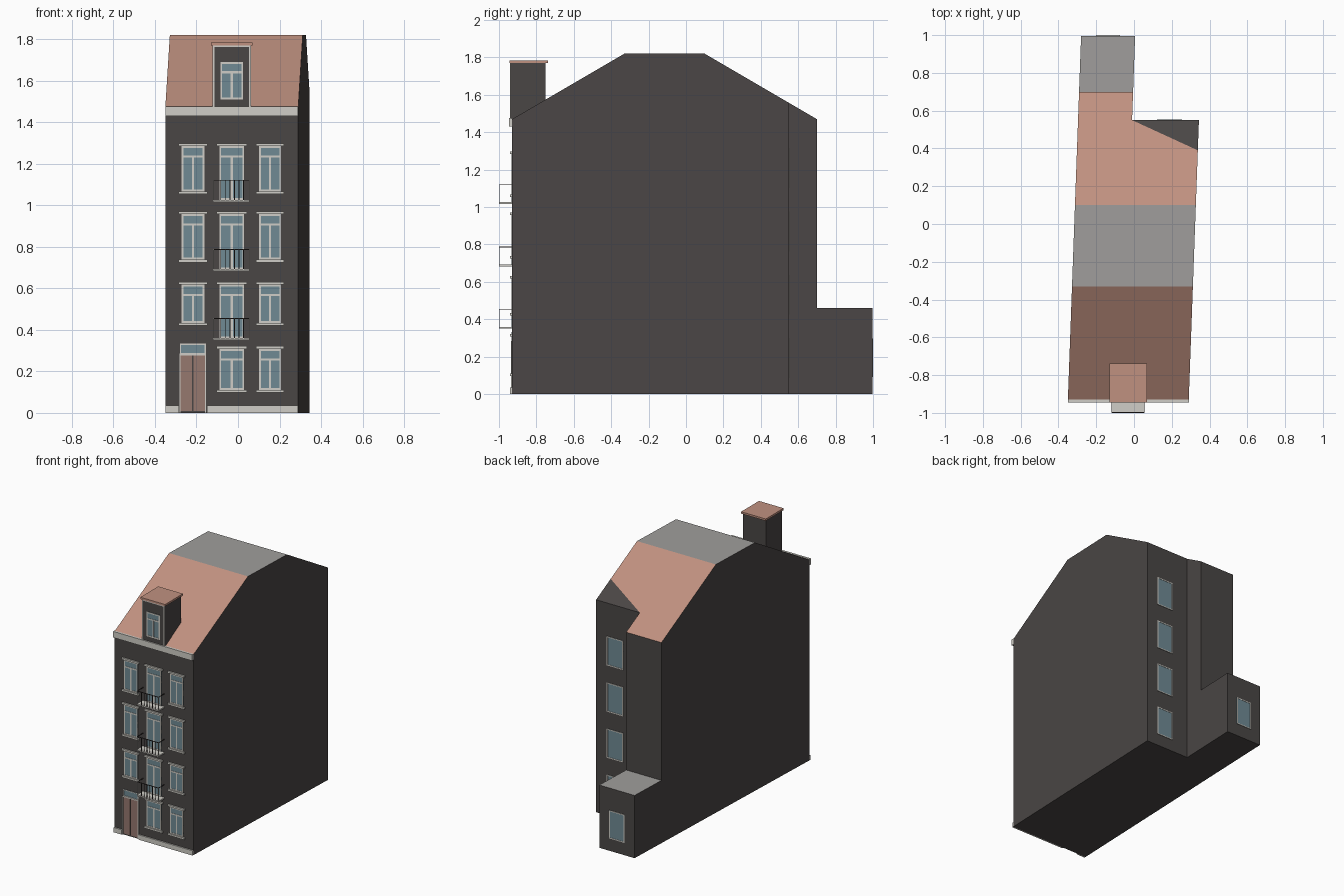
import bpy, bmesh
from mathutils import Matrix, Vector

if "Cube" in bpy.data.objects:
    bpy.data.objects.remove(bpy.data.objects["Cube"], do_unlink=True)


def material(name, *rgb):
    col = [((c / 255 + 0.055) / 1.055) ** 2.4 for c in rgb] + [1]
    m = bpy.data.materials.new(name)
    m.use_nodes = True
    m.diffuse_color = col
    m.node_tree.nodes["Principled BSDF"].inputs["Base Color"].default_value = col
    return m


WALL = material("dark wall", 74, 70, 69)
TILE = material("terracotta roof", 192, 145, 128)
FLAT = material("grey flat roof", 160, 158, 156)
TRIM = material("pale trim", 208, 206, 199)
GLASS = material("blue grey glass", 112, 138, 148)
DOOR = material("brown door", 150, 120, 111)
METAL = material("dark metal", 62, 54, 52)


def finish(name, bm, *mats):
    me = bpy.data.meshes.new(name)
    bmesh.ops.recalc_face_normals(bm, faces=bm.faces)
    bm.to_mesh(me)
    bm.free()
    for m in mats:
        me.materials.append(m)
    ob = bpy.data.objects.new(name, me)
    bpy.context.collection.objects.link(ob)
    return ob


def boxes(name, mat, items):
    """One object from (x0, x1, y0, y1, z0, z1) boxes."""
    bm = bmesh.new()
    for x0, x1, y0, y1, z0, z1 in items:
        mid = Vector((x0 + x1, y0 + y1, z0 + z1)) / 2
        size = Matrix.Diagonal((x1 - x0, y1 - y0, z1 - z0, 1))
        bmesh.ops.create_cube(bm, size=1, matrix=Matrix.Translation(mid) @ size)
    return finish(name, bm, mat)


# House body: a skewed plan, split into a long left strip and a shorter right strip
FRONT, STEP, BACK, END = -0.93, 0.55, 0.70, 0.996
EAVE, RIDGE, LOW = 1.47, 1.82, 0.46
CUT = STEP - 0.16
edge = {"left": -0.35, "mid": -0.064, "right": 0.29}


def roof_z(y):
    return EAVE + (RIDGE - EAVE) * (BACK - y) / 0.6


def build_body():
    bm = bmesh.new()

    def face(*pts):
        bm.faces.new([bm.verts.new((edge[s] + 0.0363 * (y - FRONT), y, z)) for s, y, z in pts])

    def strip(a, b, line):
        for p, q in zip(line, line[1:]):
            face((a, *p), (b, *p), (b, *q), (a, *q))

    def side(s, line):
        face(*[(s, *p) for p in line])

    ridge = (0.10, RIDGE)
    top = [(FRONT, 0), (FRONT, EAVE), (-0.33, RIDGE), ridge]
    step_top, cut = (STEP, roof_z(STEP)), (CUT, roof_z(CUT))
    tail = [step_top, (BACK, EAVE), (BACK, LOW), (END, LOW), (END, 0), (STEP, 0)]
    strip("left", "mid", top + tail + [(FRONT, 0)])
    strip("mid", "right", top)
    strip("mid", "right", [step_top, (STEP, 0), (FRONT, 0)])
    face(("mid", *ridge), ("right", *ridge), ("right", *cut), ("mid", *step_top))
    face(("right", *cut), ("right", *step_top), ("mid", *step_top))
    side("left", top + tail)
    side("mid", tail)
    side("right", top + [cut, step_top, (STEP, 0)])
    bmesh.ops.remove_doubles(bm, verts=bm.verts, dist=0.0005)
    bmesh.ops.recalc_face_normals(bm, faces=bm.faces)
    # Roof colours by slope; the cut corner of the rear slope stays wall coloured
    for f in bm.faces:
        c = f.calc_center_median()
        if f.normal.z > 0.95:
            f.material_index = 2
        elif f.normal.z > 0.5 and not (c.x > 0.1 and c.y > 0.45):
            f.material_index = 1
    bmesh.ops.dissolve_limit(bm, angle_limit=0.01, verts=bm.verts, edges=bm.edges,
                             delimit={'MATERIAL'})
    finish("house_body", bm, WALL, TILE, FLAT)


build_body()

# Cornice and plinth
X0, X1 = -0.35, 0.29
boxes("cornice", TRIM, [(X0, X1, -0.946, FRONT, 1.43, 1.475)])
boxes("plinth", TRIM, [(X0, -0.285, -0.94, FRONT, 0, 0.035), (-0.15, X1, -0.94, FRONT, 0, 0.035)])

# Dormer: side profile pushed across, with trim and a tiled lid
DX0, DX1, DY = -0.122, 0.062, -0.937
bm = bmesh.new()
prof = [(DY, 1.475), (DY, 1.77), (-0.75, 1.77), (-0.75, 1.57), (FRONT, 1.465)]
f = bm.faces.new([bm.verts.new((DX0, y, z)) for y, z in prof])
moved = bmesh.ops.extrude_face_region(bm, geom=[f])["geom"]
bmesh.ops.translate(bm, vec=(DX1 - DX0, 0, 0),
                    verts=[g for g in moved if isinstance(g, bmesh.types.BMVert)])
finish("dormer", bm, WALL)
boxes("dormer_lid", TILE, [(-0.13, 0.07, -0.945, -0.738, 1.77, 1.784)])
boxes("dormer_trim", TRIM, [(DX0, DX0 + 0.008, DY - 0.003, DY, 1.475, 1.77),
                            (DX1 - 0.008, DX1, DY - 0.003, DY, 1.475, 1.77),
                            (DX0, DX1, DY - 0.003, DY, 1.762, 1.77)])

# Windows gather panes, frames and ledges, then become one object each
panes, frames, ledges = [], [], []


def window(x0, x1, z0, z1, y=FRONT, out=-1, w=0.009, bars=True):
    ya, yb = sorted((y, y + out * 0.002))
    panes.append((x0, x1, ya, yb, z0, z1))
    ya, yb = sorted((y, y + out * 0.004))
    frames.extend([(x0, x0 + w, ya, yb, z0, z1), (x1 - w, x1, ya, yb, z0, z1),
                   (x0, x1, ya, yb, z0, z0 + w), (x0, x1, ya, yb, z1 - w, z1)])
    if bars:
        xm, zt = (x0 + x1) / 2, z1 - 0.05
        frames.extend([(x0, x1, ya, yb, zt - 0.005, zt + 0.005),
                       (xm - 0.005, xm + 0.005, ya, yb, z0, zt)])


def ledge(x0, x1, z):
    ledges.append((x0 - 0.014, x1 + 0.014, -0.942, FRONT, z, z + 0.013))


LEFT, MID, RIGHT = (-0.272, -0.161), (-0.09, 0.03), (0.101, 0.208)
FLOORS = [(0.434, 0.618, 0.35), (0.738, 0.957, 0.682), (1.066, 1.285, 1.016)]
for sill, head, deck in FLOORS:
    for xs in (LEFT, RIGHT):
        window(*xs, sill, head)
        ledge(*xs, head)
        ledge(*xs, sill - 0.013)
    window(*MID, deck + 0.01, head)
    ledge(*MID, head)
for xs in (MID, RIGHT):
    window(*xs, 0.111, 0.308)
    ledge(*xs, 0.308)
    ledge(*xs, 0.098)
window(-0.085, 0.025, 1.51, 1.69, y=DY)
window(-0.28, -0.155, 0.283, 0.333, w=0.006, bars=False)

# Rear windows: a column on the stepped wall and one on the low annexe
for z in (0.087, 0.425, 0.763, 1.102):
    window(0.123, 0.255, z, z + 0.213, y=STEP, out=1, w=0.007, bars=False)
window(-0.2, -0.075, 0.092, 0.298, y=END, out=1, w=0.007, bars=False)
boxes("window_panes", GLASS, panes)
boxes("window_frames", TRIM, frames)
boxes("window_ledges", TRIM, ledges)

# Double front door
boxes("door_leaves", DOOR, [(-0.276, -0.222, -0.934, FRONT, 0.01, 0.277),
                            (-0.214, -0.159, -0.934, FRONT, 0.01, 0.277)])
boxes("door_frame", TRIM, [(-0.282, -0.277, -0.936, FRONT, 0, 0.283),
                           (-0.158, -0.153, -0.936, FRONT, 0, 0.283),
                           (-0.282, -0.153, -0.936, FRONT, 0.277, 0.285)])

# Balconies with corner posts, a hand rail and thin bars
BX0, BX1, BY, T = -0.12, 0.056, -1.0, 0.004
decks, posts, rails = [], [], []
for _, _, z in FLOORS:
    top = z + 0.106
    decks.append((BX0, BX1, BY, FRONT, z, z + 0.01))
    for x in (BX0, BX1 - T):
        posts.append((x, x + T, BY, BY + T, z, top))
        rails.append((x, x + T, BY, FRONT, top - T, top))
    rails.append((BX0, BX1, BY, BY + T, top - T, top))
    for i in range(6):
        x = -0.085 + 0.022 * i
        rails.append((x, x + T, BY, BY + T, z, top))
boxes("balcony_decks", TRIM, decks)
boxes("balcony_posts", TRIM, posts)
boxes("balcony_rails", METAL, rails)
